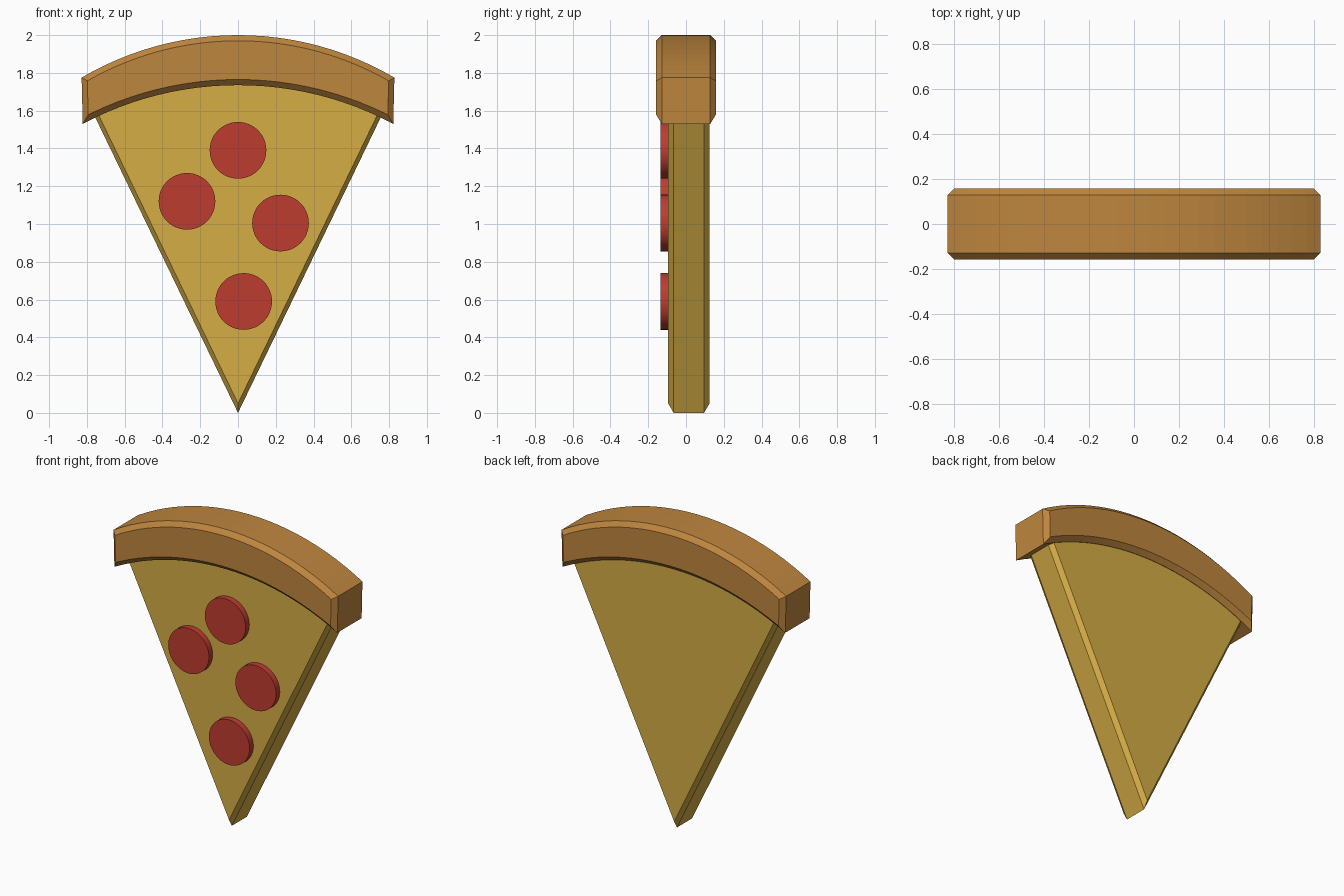
import bpy, bmesh
from math import radians, asin, sin, cos
from mathutils import Vector

cube = bpy.data.objects.get("Cube")
if cube:
    bpy.data.objects.remove(cube)


def material(name, rgb):
    mat = bpy.data.materials.new(name)
    mat.use_nodes = True
    mat.diffuse_color = (*rgb, 1)
    mat.node_tree.nodes["Principled BSDF"].inputs["Base Color"].default_value = (*rgb, 1)
    return mat


cheese = material("golden cheese", (0.67, 0.42, 0.061))
baked = material("baked crust", (0.515, 0.238, 0.048))
red = material("pepperoni red", (0.515, 0.045, 0.03))


def arc(half_width, z_end, z_mid, steps=24):
    """Shallow circular arc from -x to +x as (x, z) points."""
    rise = z_mid - z_end
    radius = (half_width ** 2 + rise ** 2) / (2 * rise)
    sweep = asin(half_width / radius)
    angles = [sweep * (2 * i / steps - 1) for i in range(steps + 1)]
    return [(radius * sin(a), z_mid - radius + radius * cos(a)) for a in angles]


def chamfered_slab(name, outline, y_front, y_back, inset, depth, mat):
    """Extrude an (x, z) outline along y and chamfer both rims."""
    bm = bmesh.new()
    front = bm.faces.new([bm.verts.new((x, y_front + depth, z)) for x, z in outline])
    ext = bmesh.ops.extrude_face_region(bm, geom=[front], use_keep_orig=True)
    moved = [g for g in ext["geom"] if isinstance(g, bmesh.types.BMVert)]
    bmesh.ops.translate(bm, verts=moved, vec=Vector((0, y_back - y_front - 2 * depth, 0)))
    bmesh.ops.recalc_face_normals(bm, faces=bm.faces)
    bm.normal_update()
    caps = [f for f in bm.faces if abs(f.normal.y) > 0.9]
    rims = bmesh.ops.inset_region(bm, faces=caps, thickness=inset, use_even_offset=True)
    del rims
    for cap in caps:
        shift = depth if cap.calc_center_median().y > (y_front + y_back) / 2 else -depth
        bmesh.ops.translate(bm, verts=cap.verts[:], vec=Vector((0, shift, 0)))
    bmesh.ops.recalc_face_normals(bm, faces=bm.faces)
    mesh = bpy.data.meshes.new(name)
    bm.to_mesh(mesh)
    bm.free()
    mesh.materials.append(mat)
    obj = bpy.data.objects.new(name, mesh)
    bpy.context.collection.objects.link(obj)
    return obj


# Wedge of cheese, its top arc buried in the crust
chamfered_slab("slice", [(0, 0)] + arc(0.79, 1.635, 1.86)[::-1],
               -0.095, 0.125, 0.022, 0.03, cheese)

# Curved crust with near-vertical ends
chamfered_slab("crust", arc(0.828, 1.775, 2.0) + arc(0.822, 1.53, 1.735)[::-1],
               -0.158, 0.158, 0.03, 0.03, baked)

# Pepperoni discs on the front
for i, (x, z) in enumerate([(0, 1.39), (-0.27, 1.12), (0.225, 1.005), (0.03, 0.59)]):
    bpy.ops.mesh.primitive_cylinder_add(vertices=48, radius=0.15, depth=0.06,
                                        location=(x, -0.105, z),
                                        rotation=(radians(90), 0, 0))
    disc = bpy.context.object
    disc.name = f"pepperoni_{i + 1}"
    disc.data.materials.append(red)
    bpy.ops.object.shade_smooth_by_angle(angle=radians(30))
